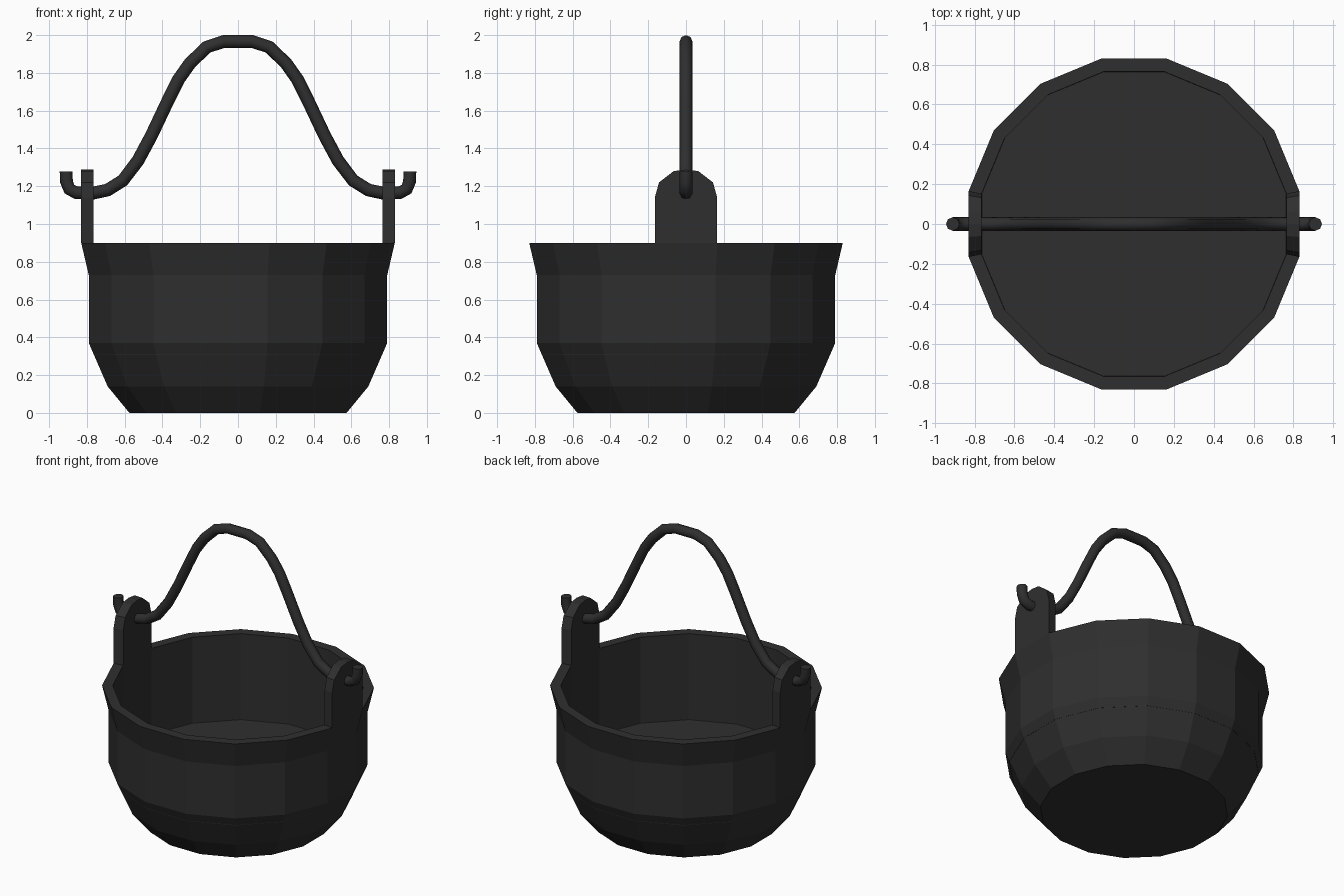
import bpy, bmesh
from math import cos, sin, pi

cube = bpy.data.objects.get("Cube")
if cube:
    bpy.data.objects.remove(cube, do_unlink=True)

SIDES = 16
IRON = (0.028, 0.028, 0.028, 1)

iron = bpy.data.materials.new("dark_iron")
iron.use_nodes = True
iron.diffuse_color = IRON
bsdf = next(n for n in iron.node_tree.nodes if n.type == 'BSDF_PRINCIPLED')
bsdf.inputs["Base Color"].default_value = IRON


def add_mesh(name, bm):
    bmesh.ops.recalc_face_normals(bm, faces=bm.faces)
    mesh = bpy.data.meshes.new(name)
    bm.to_mesh(mesh)
    bm.free()
    mesh.materials.append(iron)
    obj = bpy.data.objects.new(name, mesh)
    bpy.context.collection.objects.link(obj)
    return obj


def bridge(bm, a, b):
    n = len(a)
    for i in range(n):
        j = (i + 1) % n
        bm.faces.new((a[i], a[j], b[j], b[i]))


# Pot: outer wall, flat rim, inner wall and floor (distance to flat side, height)
profile = [(0.575, 0), (0.69, 0.14), (0.79, 0.37), (0.79, 0.73),
           (0.83, 0.9), (0.765, 0.9), (0.765, 0.31)]
bm = bmesh.new()
rings = []
for apothem, z in profile:
    r = apothem / cos(pi / SIDES)
    angles = [(i + 0.5) * 2 * pi / SIDES for i in range(SIDES)]
    rings.append([bm.verts.new((r * cos(a), r * sin(a), z)) for a in angles])
for lower, upper in zip(rings, rings[1:]):
    bridge(bm, lower, upper)
bm.faces.new(rings[0])
bm.faces.new(rings[-1])
add_mesh("pot", bm)

# Ears: rounded lugs rising from the rim on each side
half = [(0.165, 0.9), (0.165, 1.14), (0.143, 1.22), (0.065, 1.28)]
outline = half + [(0, 1.288)] + [(-y, z) for y, z in reversed(half)]
for name, side in (("left_ear", 1), ("right_ear", -1)):
    bm = bmesh.new()
    outer = [bm.verts.new((side * 0.83, y, z)) for y, z in outline]
    inner = [bm.verts.new((side * 0.765, y * 0.922, z)) for y, z in outline]
    bridge(bm, outer, inner)
    bm.faces.new(outer)
    bm.faces.new(inner)
    add_mesh(name, bm)

# Handle: bent rod with upturned hooks passing through the ears
path = [(0.91, 1.278), (0.908, 1.225), (0.893, 1.185), (0.855, 1.165),
        (0.77, 1.163), (0.69, 1.18), (0.61, 1.23), (0.53, 1.335),
        (0.46, 1.465), (0.37, 1.655), (0.315, 1.765), (0.255, 1.85),
        (0.165, 1.937), (0.075, 1.966)]
path += [(-x, z) for x, z in reversed(path)]
curve = bpy.data.curves.new("handle_path", 'CURVE')
curve.dimensions = '3D'
curve.bevel_depth = 0.034
curve.bevel_resolution = 2
curve.use_fill_caps = True
spline = curve.splines.new('POLY')
spline.points.add(len(path) - 1)
for point, (x, z) in zip(spline.points, path):
    point.co = (x, 0, z, 1)
curve.materials.append(iron)
handle = bpy.data.objects.new("handle", curve)
bpy.context.collection.objects.link(handle)
bpy.ops.object.select_all(action='DESELECT')
handle.select_set(True)
bpy.context.view_layer.objects.active = handle
bpy.ops.object.convert(target='MESH')
bpy.ops.object.shade_smooth_by_angle(angle=pi / 3)
